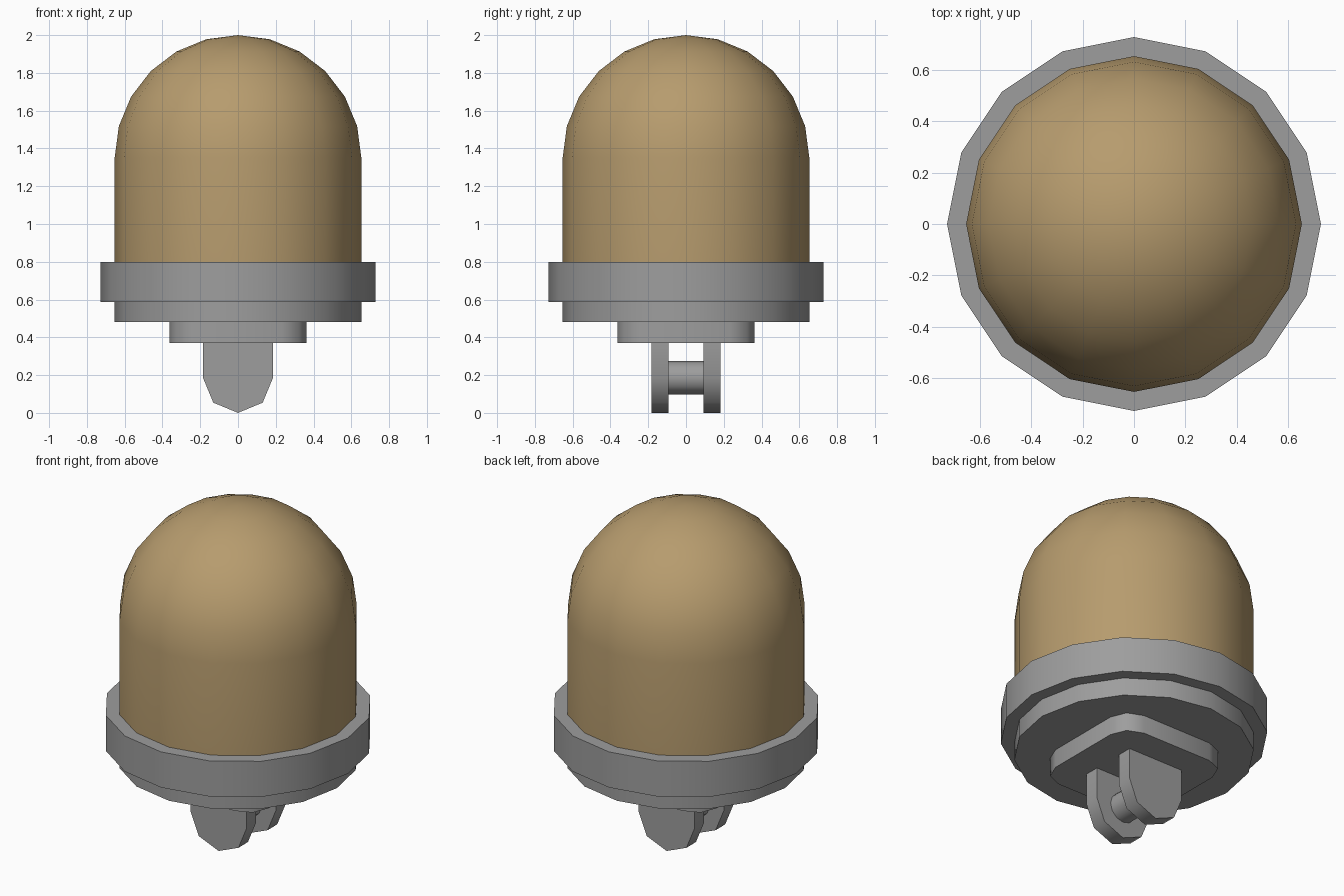
import bpy, bmesh, math

if "Cube" in bpy.data.objects:
    bpy.data.objects.remove(bpy.data.objects["Cube"])

SIDES = 16


def material(name, rgb):
    m = bpy.data.materials.new(name)
    m.diffuse_color = (*rgb, 1)
    m.use_nodes = True
    m.node_tree.nodes["Principled BSDF"].inputs["Base Color"].default_value = m.diffuse_color
    return m


GREY = material("grey metal", (0.34, 0.34, 0.34))
TAN = material("tan dome", (0.47, 0.33, 0.155))


def finish(name, bm, mat, angle):
    bmesh.ops.remove_doubles(bm, verts=bm.verts, dist=1e-5)
    bmesh.ops.recalc_face_normals(bm, faces=bm.faces)
    mesh = bpy.data.meshes.new(name)
    bm.to_mesh(mesh)
    bm.free()
    mesh.materials.append(mat)
    ob = bpy.data.objects.new(name, mesh)
    bpy.context.collection.objects.link(ob)
    bpy.ops.object.select_all(action='DESELECT')
    ob.select_set(True)
    bpy.context.view_layer.objects.active = ob
    bpy.ops.object.shade_smooth_by_angle(angle=math.radians(angle))
    return ob


def lathe(name, profile, mat, sides=SIDES):
    """Spin an (r, z) profile around z."""
    bm = bmesh.new()
    vs = [bm.verts.new((r, 0, z)) for r, z in profile]
    es = [bm.edges.new(p) for p in zip(vs, vs[1:])]
    bmesh.ops.spin(bm, geom=vs + es, cent=(0, 0, 0), axis=(0, 0, 1),
                   angle=2 * math.pi, steps=sides, use_duplicate=False)
    return finish(name, bm, mat, 35)


def prism(name, outline, depth, mat, angle):
    """Extrude a closed outline of 3D points along depth."""
    bm = bmesh.new()
    face = bm.faces.new([bm.verts.new(p) for p in outline])
    ext = bmesh.ops.extrude_face_region(bm, geom=[face], use_keep_orig=True)
    moved = [g for g in ext["geom"] if isinstance(g, bmesh.types.BMVert)]
    bmesh.ops.translate(bm, verts=moved, vec=depth)
    return finish(name, bm, mat, angle)


# Dome: straight wall and hemisphere
R, Z = 0.653, 1.35
arc = [(R * math.cos(math.radians(a)), Z + 0.65 * math.sin(math.radians(a)))
       for a in range(0, 90, 15)]
lathe("dome", [(0, 0.79), (R, 0.79)] + arc + [(0, 2.0)], TAN)

# Stepped collar under the dome
lathe("collar", [(0, 0.48), (R, 0.48), (R, 0.587), (0.727, 0.587),
                 (0.727, 0.80), (0, 0.80)], GREY)

# Square mounting plate with rounded corners
half, rad = 0.362, 0.13
plate = []
for q, (sx, sy) in enumerate([(1, 1), (-1, 1), (-1, -1), (1, -1)]):
    for k in range(3):
        t = math.radians(90 * q + 45 * k)
        plate.append((sx * (half - rad) + rad * math.cos(t),
                      sy * (half - rad) + rad * math.sin(t), 0.37))
prism("mounting_plate", plate, (0, 0, 0.11), GREY, 50)

# Pair of lugs with half-octagon lower ends
for side, y in (("front", -0.183), ("back", 0.093)):
    lug = [(0.185 * math.cos(math.radians(a)), y,
            0.185 + 0.185 * math.sin(math.radians(a)))
           for a in range(180, 361, 45)]
    lug += [(0.185, y, 0.37), (-0.185, y, 0.37)]
    prism(side + "_lug", lug, (0, 0.09, 0), GREY, 50)

# Cross pin between the lugs
pin = [(0.088 * math.cos(i * math.pi / 6), -0.093,
        0.186 + 0.088 * math.sin(i * math.pi / 6)) for i in range(12)]
prism("cross_pin", pin, (0, 0.186, 0), GREY, 50)
